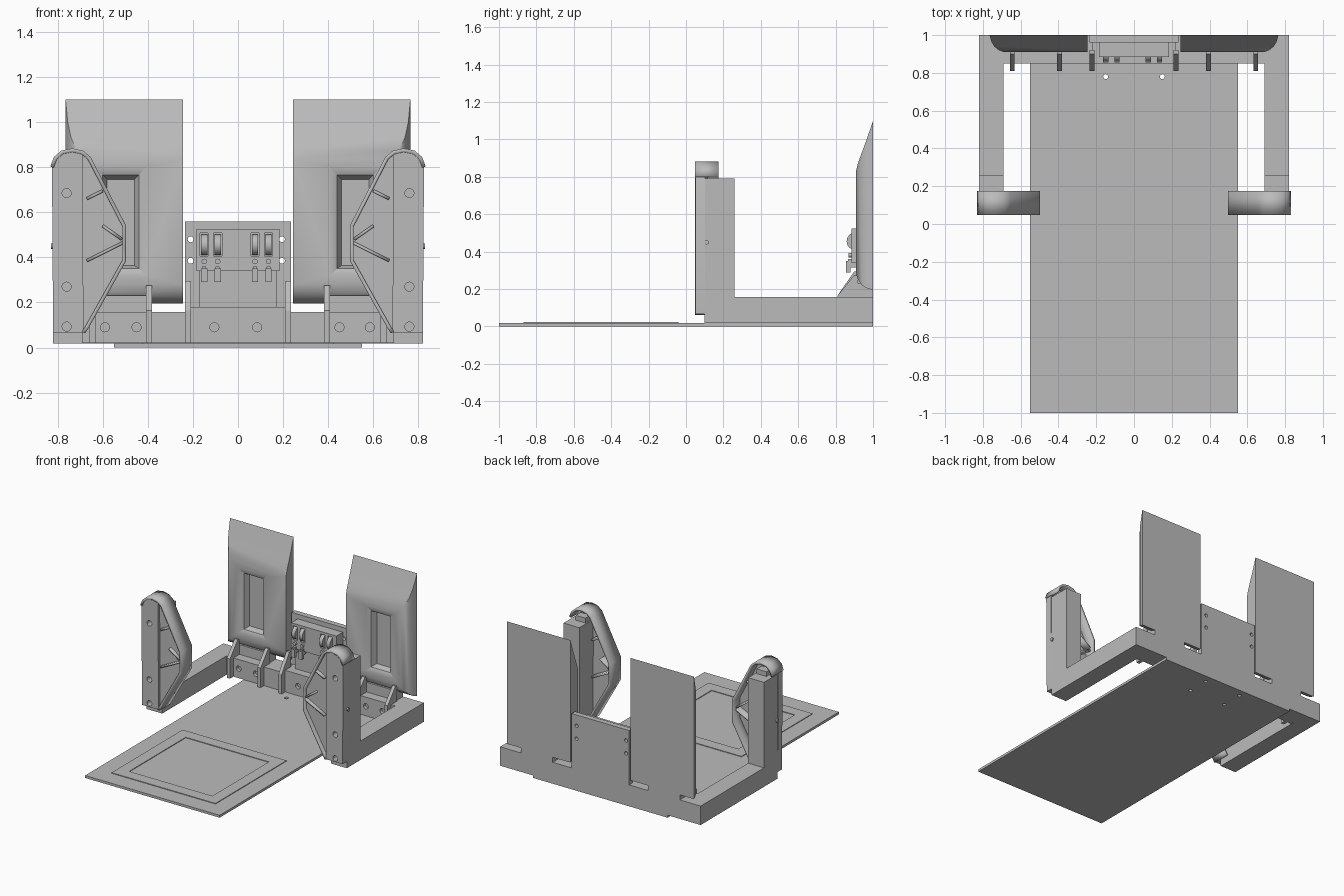
import bpy, bmesh, math
from mathutils import Matrix

cube = bpy.data.objects.get("Cube")
if cube:
    bpy.data.objects.remove(cube)

grey = bpy.data.materials.new("plain grey")
grey.use_nodes = True
COLOUR = (0.5, 0.5, 0.5, 1)
grey.diffuse_color = COLOUR
grey.node_tree.nodes["Principled BSDF"].inputs["Base Color"].default_value = COLOUR
parts = []

# Columns send the drawing plane and its depth to world axes
FACING = {
    "X": Matrix(((0, 0, 1, 0), (1, 0, 0, 0), (0, 1, 0, 0), (0, 0, 0, 1))),
    "Y": Matrix(((1, 0, 0, 0), (0, 0, -1, 0), (0, 1, 0, 0), (0, 0, 0, 1))),
    "Z": Matrix.Identity(4),
}


def finish(name, bm):
    bmesh.ops.recalc_face_normals(bm, faces=bm.faces)
    mesh = bpy.data.meshes.new(name)
    bm.to_mesh(mesh)
    bm.free()
    mesh.materials.append(grey)
    ob = bpy.data.objects.new(name, mesh)
    bpy.context.collection.objects.link(ob)
    parts.append(ob)
    return ob


def box(name, x, y, z):
    bm = bmesh.new()
    bmesh.ops.create_cube(bm, size=1)
    for v in bm.verts:
        for i, (a, b) in enumerate((x, y, z)):
            v.co[i] = a + (v.co[i] + 0.5) * (b - a)
    return finish(name, bm)


def rod(name, axis, centre, r, length):
    bm = bmesh.new()
    bmesh.ops.create_cone(bm, cap_ends=True, segments=32, radius1=r, radius2=r,
                          depth=length, matrix=Matrix.Translation(centre) @ FACING[axis])
    return finish(name, bm)


def circle(u, v, r, n=24):
    return [(u + r * math.cos(math.tau * i / n), v + r * math.sin(math.tau * i / n))
            for i in range(n)]


def rect(u0, u1, v0, v1):
    return [(u0, v0), (u1, v0), (u1, v1), (u0, v1)]


def plate(name, axis, a, b, *loops):
    """Filled outline with holes, extruded from a to b along a world axis."""
    curve = bpy.data.curves.new(name, "CURVE")
    curve.dimensions, curve.fill_mode = "2D", "BOTH"
    curve.extrude = (b - a) / 2
    for loop in loops:
        s = curve.splines.new("POLY")
        s.points.add(len(loop) - 1)
        for p, (u, v) in zip(s.points, loop):
            p.co = (u, v, 0, 1)
        s.use_cyclic_u = True
    tmp = bpy.data.objects.new(name + " outline", curve)
    bpy.context.collection.objects.link(tmp)
    dg = bpy.context.evaluated_depsgraph_get()
    mesh = bpy.data.meshes.new_from_object(tmp.evaluated_get(dg))
    bm = bmesh.new()
    bm.from_mesh(mesh)
    bpy.data.objects.remove(tmp)
    bpy.data.curves.remove(curve)
    bpy.data.meshes.remove(mesh)
    bmesh.ops.remove_doubles(bm, verts=bm.verts, dist=1e-5)
    bm.transform(FACING[axis])
    mid = [(a + b) / 2 if k == axis else 0 for k in "XYZ"]
    bm.transform(Matrix.Translation(mid))
    return finish(name, bm)


def ribbon(name, points, y0, y1, thickness):
    """Thin wall that follows a path in the front plane."""
    bm = bmesh.new()
    rows = [[bm.verts.new((x, y, z)) for x, z in points] for y in (y0, y1)]
    for i in range(len(points) - 1):
        bm.faces.new((rows[0][i], rows[0][i + 1], rows[1][i + 1], rows[1][i]))
    ob = finish(name, bm)
    m = ob.modifiers.new("wall", "SOLIDIFY")
    m.thickness, m.offset, m.use_even_offset = thickness, 0, True
    return ob


def loft(name, rings):
    bm = bmesh.new()
    loops = [[bm.verts.new(p) for p in ring] for ring in rings]
    for a, b in zip(loops, loops[1:]):
        for i in range(4):
            j = (i + 1) % 4
            bm.faces.new((a[i], a[j], b[j], b[i]))
    bm.faces.new(loops[0])
    bm.faces.new(loops[-1])
    return finish(name, bm)


# Floor plate with screw holes and a raised border
plate("floor_plate", "Z", 0, 0.018, rect(-0.55, 0.55, -1, 1),
      *[circle(x, y, 0.013) for x in (-0.15, 0.15) for y in (0.78, 0.94)])
plate("raised_border", "Z", 0.016, 0.023, rect(-0.425, 0.425, -0.87, -0.04),
      rect(-0.34, 0.34, -0.785, -0.125))

# Rear beam with drilled front
box("rear_beam", (-0.82, 0.82), (0.875, 1), (0.018, 0.158))
plate("rear_beam_front", "Y", 0.85, 0.876, rect(-0.69, 0.69, 0.02, 0.158),
      *[circle(x, 0.09, 0.02) for x in (-0.59, -0.45, -0.105, 0.085, 0.45, 0.585)])
box("beam_step", (-0.22, 0.22), (0.85, 1), (0.155, 0.18))

# Wing cross-sections from back to front, then into the recess
wing_rings = [
    (1.0, 0.765, 0.195, 1.1, 0.245),
    (0.965, 0.755, 0.205, 0.998, 0.245),
    (0.94, 0.74, 0.222, 0.93, 0.245),
    (0.92, 0.715, 0.25, 0.875, 0.245),
    (0.91, 0.69, 0.28, 0.835, 0.245),
    (0.91, 0.64, 0.32, 0.80, 0.41),
    (0.925, 0.60, 0.35, 0.765, 0.44),
    (0.965, 0.58, 0.365, 0.745, 0.46),
]
# Bracket outline: bottom outer corner, over the top, down the inner side
outline = [(0.82, 0.067), (0.825, 0.80), (0.81, 0.84), (0.78, 0.866), (0.735, 0.875),
           (0.69, 0.865), (0.66, 0.84), (0.505, 0.54), (0.505, 0.385), (0.67, 0.09),
           (0.685, 0.067)]
bracket_ribs = [((0.67, 0.66), (0.60, 0.695)), ((0.67, 0.385), (0.51, 0.465)),
                ((0.60, 0.54), (0.515, 0.48))]

for s, side in ((1, "left"), (-1, "right")):
    def span(a, b):
        return tuple(sorted((a * s, b * s)))

    # Side arm and upright
    plate(side + "_arm_and_post", "X", *span(0.69, 0.82),
          [(0.10, 0.018), (1, 0.018), (1, 0.158), (0.26, 0.158), (0.26, 0.79), (0.10, 0.79)])
    box(side + "_post_peg", span(0.70, 0.78), (0.115, 0.175), (0.78, 0.825))
    rod(side + "_post_pin", "X", (s * 0.82, 0.11, 0.45), 0.012, 0.02)

    # Front bracket: drilled strip, recessed web, rim and ribs
    pts = [(x * s, z) for x, z in outline]
    strip = [p for p in pts if abs(p[0]) > 0.68] + [(0.685 * s, 0.067)]
    plate(side + "_bracket_strip", "Y", 0.05, 0.101, strip,
          *[circle(s * 0.76, z, 0.02) for z in (0.093, 0.27, 0.685)])
    web = [(0.69 * s, 0.86)] + pts[6:]
    plate(side + "_bracket_web", "Y", 0.07, 0.10, web)
    ribbon(side + "_bracket_rim", pts[1:], 0.047, 0.175, 0.016)
    for a, b in bracket_ribs:
        ribbon(side + "_bracket_rib", [(a[0] * s, a[1]), (b[0] * s, b[1])], 0.05, 0.15, 0.013)

    # Back wing with tapered edges and recess
    loft(side + "_wing", [[(s * outer, y, low), (s * outer, y, high),
                           (s * inner, y, high), (s * inner, y, low)]
                          for y, outer, low, high, inner in wing_rings])
    box(side + "_wing_root", span(0.39, 0.65), (0.92, 1), (0.15, 0.23))

    # Gussets
    for x, top in ((0.222, 0.295), (0.395, 0.275), (0.645, 0.275)):
        plate(side + "_gusset", "X", *span(x - 0.0125, x + 0.0125),
              [(0.81, 0.02), (0.92, 0.02), (0.92, top), (0.90, top), (0.81, 0.165)])

# Central latch panel
plate("latch_back", "Y", 0.96, 1, rect(-0.235, 0.235, 0.155, 0.56),
      *[circle(x, z, 0.013) for x in (-0.21, 0.195) for z in (0.385, 0.48)])
box("latch_lower_block", (-0.17, 0.17), (0.91, 0.97), (0.17, 0.345))
LEVERS = (-0.15, -0.09, 0.075, 0.135)
box("latch_face_back", (-0.185, 0.185), (0.91, 0.965), (0.34, 0.525))
plate("latch_face", "Y", 0.885, 0.911, rect(-0.185, 0.185, 0.34, 0.525),
      *[rect(x - 0.018, x + 0.018, 0.405, 0.507) for x in LEVERS])
for x in LEVERS:
    rod("lever_wheel", "X", (x, 0.905, 0.456), 0.046, 0.028)
    rod("lever_button", "Y", (x, 0.88, 0.382), 0.012, 0.02)
    box("lever_arm", (x - 0.009, x + 0.009), (0.865, 0.915), (0.315, 0.36))
    box("lever_tip", (x - 0.014, x + 0.014), (0.855, 0.88), (0.29, 0.35))

# Smooth shading with sharp edges kept
bpy.ops.object.select_all(action="DESELECT")
for ob in parts:
    ob.select_set(True)
bpy.context.view_layer.objects.active = parts[0]
bpy.ops.object.shade_smooth_by_angle(angle=math.radians(30))
